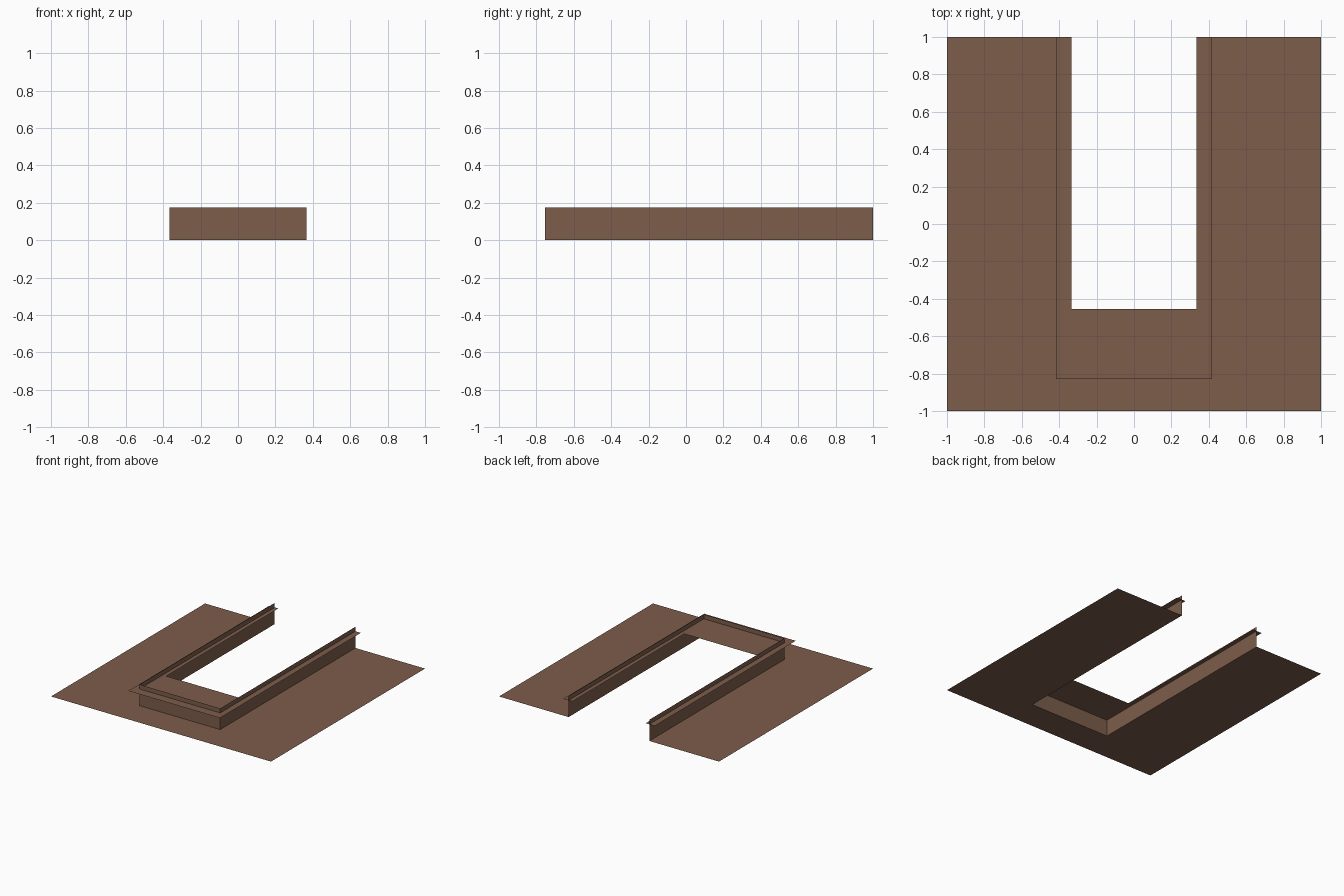
import bpy

if "Cube" in bpy.data.objects:
    bpy.data.objects.remove(bpy.data.objects["Cube"])

brown = bpy.data.materials.new("brown")
brown.diffuse_color = (0.202, 0.109, 0.070, 1)
brown.use_nodes = True
brown.node_tree.nodes["Principled BSDF"].inputs["Base Color"].default_value = brown.diffuse_color

BACK = 1.0                      # open end of every U
WALL_X, WALL_Y, WALL_H = 0.367, -0.755, 0.174
LEDGE_Z = 0.137


def u_path(x, y, z):
    """Open U outline: back left, front left, front right, back right."""
    return [(-x, BACK, z), (-x, y, z), (x, y, z), (x, BACK, z)]


def u_strip(name, first, second):
    """Thin sheet joining two U outlines."""
    mesh = bpy.data.meshes.new(name)
    faces = [(i, i + 1, i + 5, i + 4) for i in range(3)]
    mesh.from_pydata(first + second, [], faces)
    mesh.materials.append(brown)
    obj = bpy.data.objects.new(name, mesh)
    bpy.context.collection.objects.link(obj)
    return obj


# flat ground sheet with the slot cut out
u_strip("base_sheet", u_path(1.0, -1.0, 0), u_path(WALL_X, WALL_Y, 0))
# upright wall around the slot
u_strip("upright_wall", u_path(WALL_X, WALL_Y, 0), u_path(WALL_X, WALL_Y, WALL_H))
# horizontal ledge passing through the wall near its top
u_strip("ledge", u_path(0.416, -0.83, LEDGE_Z), u_path(0.334, -0.455, LEDGE_Z))
